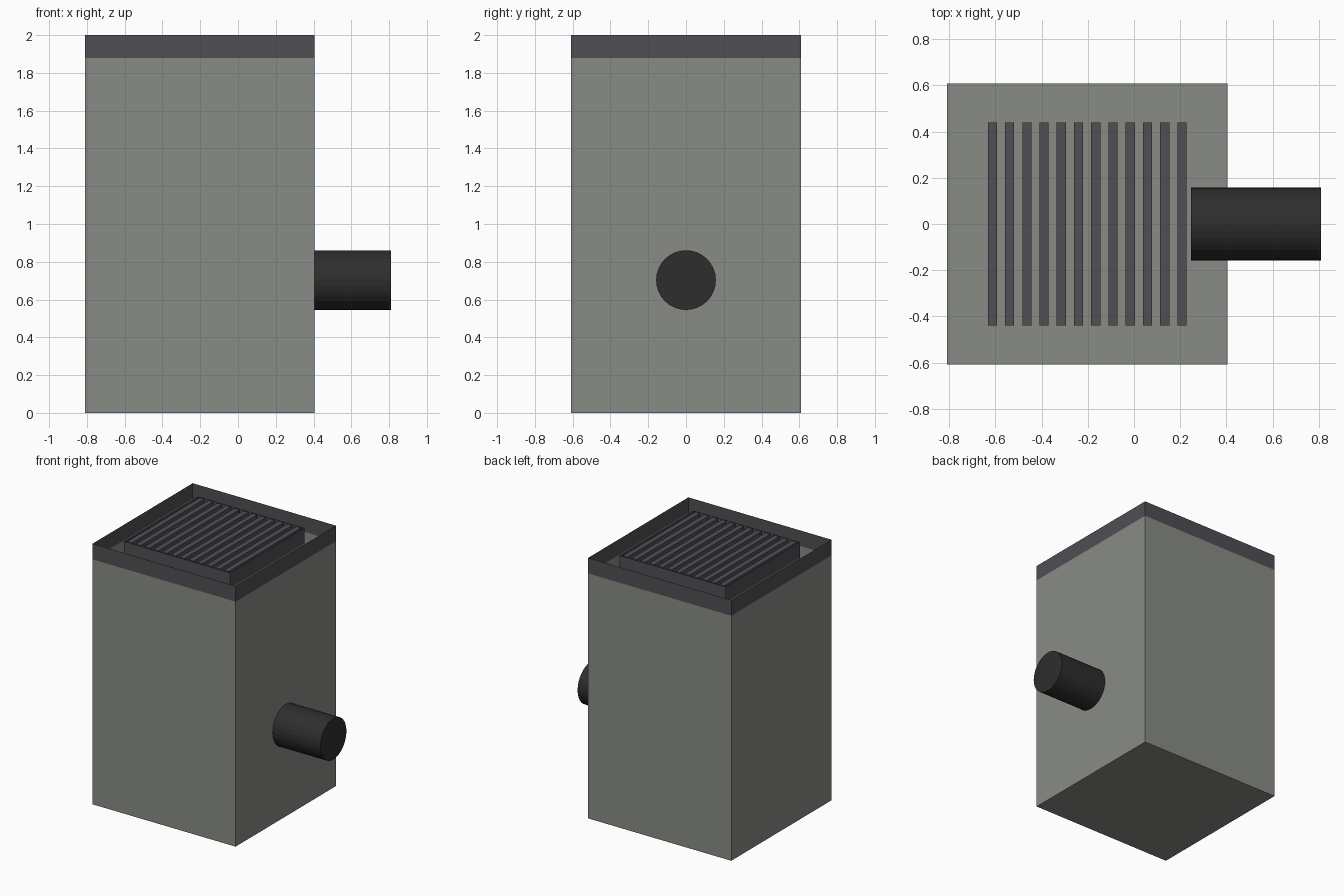
import bpy, bmesh, math
from mathutils import Matrix, Vector

if "Cube" in bpy.data.objects:
    bpy.data.objects.remove(bpy.data.objects["Cube"])


def material(name, rgb):
    m = bpy.data.materials.new(name)
    m.diffuse_color = (*rgb, 1)
    m.use_nodes = True
    m.node_tree.nodes["Principled BSDF"].inputs["Base Color"].default_value = m.diffuse_color
    return m


CONCRETE = material("concrete grey", (0.25, 0.26, 0.235))
IRON = material("cast iron", (0.08, 0.08, 0.09))
PLASTIC = material("black plastic", (0.027, 0.027, 0.027))

CX = -0.2025      # centre of the chamber in x
OUTER = 0.6075    # half width of the chamber
INNER = 0.45      # half width of the shaft
RIM_Z, TOP_Z = 1.88, 2.0


def finish(name, bm, mat):
    mesh = bpy.data.meshes.new(name)
    bm.to_mesh(mesh)
    bm.free()
    mesh.materials.append(mat)
    obj = bpy.data.objects.new(name, mesh)
    bpy.context.collection.objects.link(obj)
    return obj


def add_box(bm, lo, hi):
    lo, hi = Vector(lo), Vector(hi)
    mat = Matrix.Translation((lo + hi) / 2) @ Matrix.Diagonal((*(hi - lo), 1))
    return bmesh.ops.create_cube(bm, size=1, matrix=mat)["verts"]


def square_sleeve(name, half, z0, z1, mat, floor=False):
    """Square thin-walled sleeve, open on top and optionally below."""
    bm = bmesh.new()
    add_box(bm, (CX - half, -half, z0), (CX + half, half, z1))
    bm.normal_update()
    drop = [f for f in bm.faces
            if f.normal.z > 0.5 or (f.normal.z < -0.5 and not floor)]
    bmesh.ops.delete(bm, geom=drop, context='FACES')
    return finish(name, bm, mat)


# Concrete chamber with floor, and the inner shaft
square_sleeve("chamber_wall", OUTER, 0, RIM_Z, CONCRETE, floor=True)
square_sleeve("shaft_wall", INNER, 0, RIM_Z, CONCRETE)

# Iron collar: outer rim and inner grate surround
square_sleeve("outer_rim", OUTER, RIM_Z, TOP_Z, IRON)
square_sleeve("grate_surround", INNER, RIM_Z, TOP_Z, IRON)

# Grate bars
bm = bmesh.new()
for i in range(12):
    x = CX + (i - 5.5) * 0.0747
    add_box(bm, (x - 0.02, -0.44, 1.95), (x + 0.02, 0.44, TOP_Z))
finish("grate_bars", bm, IRON)

# Outlet pipe
bm = bmesh.new()
x0, x1 = CX + INNER, 0.81
bmesh.ops.create_cone(
    bm, cap_ends=True, segments=32, radius1=0.158, radius2=0.158, depth=x1 - x0,
    matrix=Matrix.Translation(((x0 + x1) / 2, 0, 0.703)) @ Matrix.Rotation(math.pi / 2, 4, 'Y'))
finish("outlet_pipe", bm, PLASTIC)
